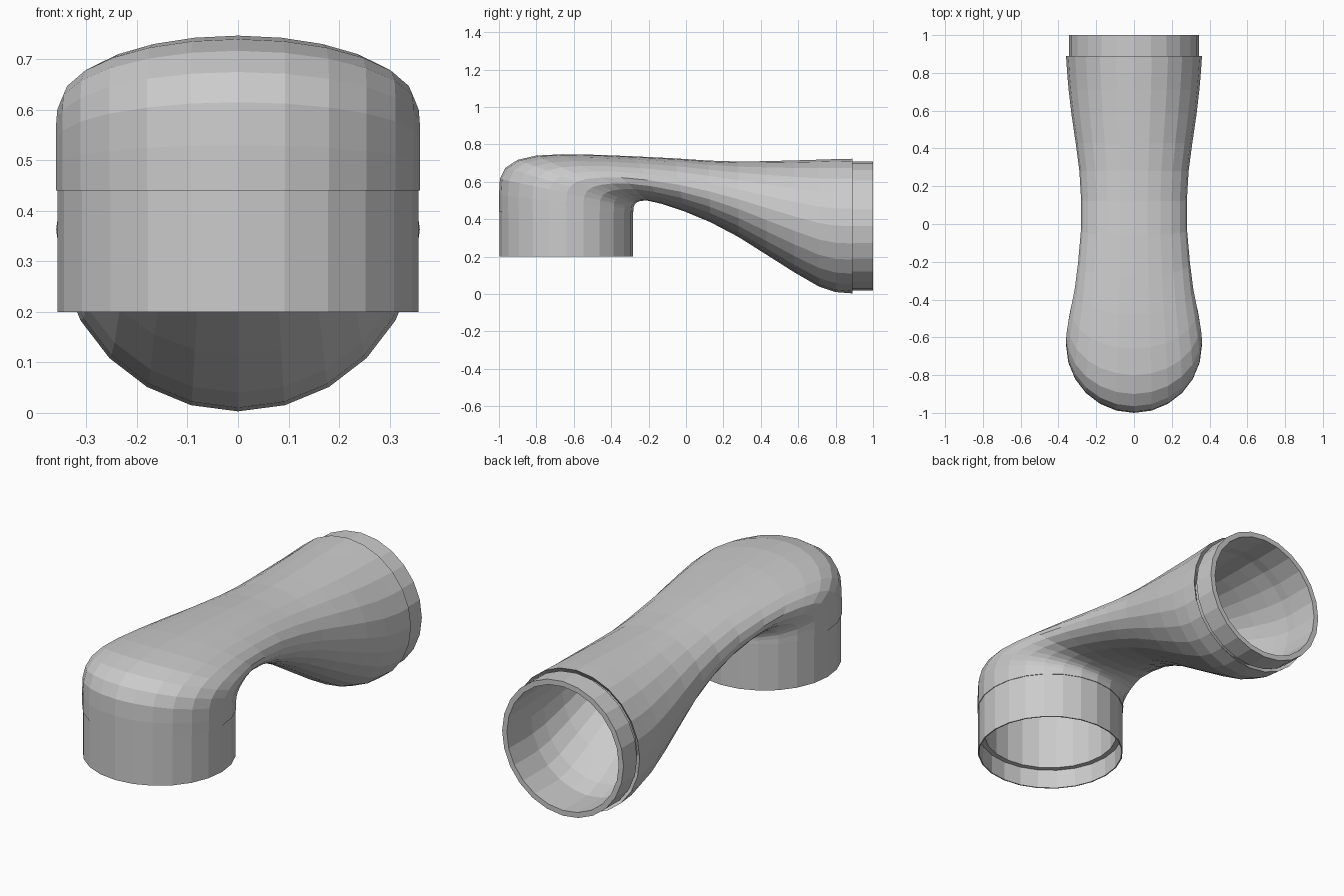
import bpy, bmesh, math
from mathutils import Vector

if "Cube" in bpy.data.objects:
    bpy.data.objects.remove(bpy.data.objects["Cube"])

SIDES = 24


def ring(top, bottom, half_width):
    """Oval section spanned by two points (y, z) on the centre plane."""
    t, b = Vector((0, *top)), Vector((0, *bottom))
    mid, half = (t + b) / 2, (t - b) / 2
    pts = []
    for k in range(SIDES):
        a = 2 * math.pi * k / SIDES
        pts.append(mid + half * math.cos(a) + Vector((half_width * math.sin(a), 0, 0)))
    return pts


def inset(section, d):
    t, b = Vector(section[0]), Vector(section[1])
    n = (t - b).normalized() * d
    return (tuple(t - n), tuple(b + n), section[2] - d)


def loft(name, sections, closed=False):
    bm = bmesh.new()
    rings = [[bm.verts.new(p) for p in ring(*s)] for s in sections]
    pairs = list(zip(rings, rings[1:]))
    if closed:
        pairs.append((rings[-1], rings[0]))
    for r0, r1 in pairs:
        for k in range(SIDES):
            j = (k + 1) % SIDES
            bm.faces.new((r0[k], r0[j], r1[j], r1[k]))
    bmesh.ops.recalc_face_normals(bm, faces=bm.faces)
    mesh = bpy.data.meshes.new(name)
    bm.to_mesh(mesh)
    bm.free()
    obj = bpy.data.objects.new(name, mesh)
    bpy.context.collection.objects.link(obj)
    return obj


def flat_ring(z, r):       # horizontal circle of the downward inlet
    return ((-0.64 - r, z), (-0.64 + r, z), r)


def upright_ring(y, r):    # vertical circle of the rear outlet
    return ((y, 0.363 + r), (y, 0.363 - r), r)


# Hollow duct body: bend, flattened waist, flare (top point, bottom point, half width)
outer = [
    flat_ring(0.44, 0.36),
    ((-1.0, 0.53), (-0.281, 0.453), 0.36),
    ((-0.995, 0.615), (-0.28, 0.463), 0.36),
    ((-0.965, 0.675), (-0.277, 0.472), 0.36),
    ((-0.90, 0.717), (-0.272, 0.482), 0.358),
    ((-0.80, 0.74), (-0.262, 0.49), 0.35),
    ((-0.66, 0.747), (-0.245, 0.497), 0.335),
    ((-0.48, 0.744), (-0.21, 0.50), 0.314),
    ((-0.28, 0.736), (-0.13, 0.482), 0.296),
    ((-0.06, 0.725), (-0.01, 0.442), 0.281),
    ((0.12, 0.713), (0.13, 0.384), 0.28),
    ((0.28, 0.708), (0.28, 0.305), 0.289),
    ((0.43, 0.71), (0.43, 0.21), 0.309),
    ((0.58, 0.714), (0.58, 0.115), 0.331),
    ((0.71, 0.718), (0.71, 0.04), 0.346),
    ((0.80, 0.721), (0.80, 0.01), 0.354),
    upright_ring(0.89, 0.36),
]
inner = [inset(s, 0.035) for s in outer]
inner[-1] = upright_ring(0.85, 0.318)
loft("duct_body", outer + inner[::-1], closed=True)

# Downward inlet collar: thin lip with an inner ledge
loft("inlet_collar", [
    flat_ring(0.44, 0.357), flat_ring(0.20, 0.357), flat_ring(0.20, 0.351),
    flat_ring(0.30, 0.351), flat_ring(0.30, 0.325), flat_ring(0.44, 0.325),
], closed=True)

# Rear outlet spigot, slightly narrower than the body
loft("outlet_spigot", [
    upright_ring(0.89, 0.345), upright_ring(1.0, 0.345),
    upright_ring(1.0, 0.318), upright_ring(0.85, 0.318),
])
